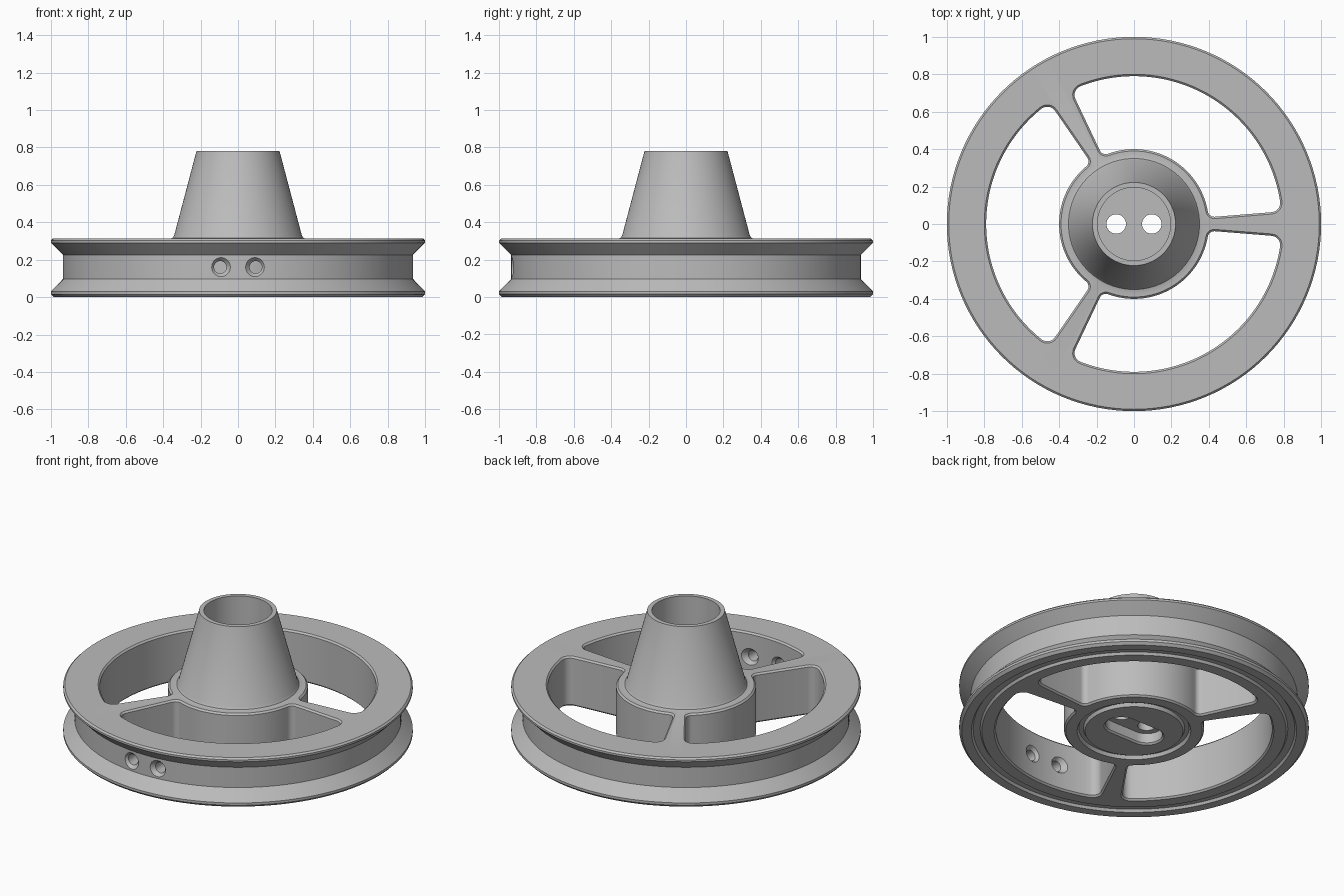
import bpy, bmesh
from math import cos, sin, pi, sqrt, atan2, radians
from mathutils import Vector, Matrix

if "Cube" in bpy.data.objects:
    bpy.data.objects.remove(bpy.data.objects["Cube"], do_unlink=True)

grey = bpy.data.materials.new("plain grey")
grey.use_nodes = True
GREY = (0.5, 0.5, 0.5, 1)
grey.diffuse_color = GREY
grey.node_tree.nodes["Principled BSDF"].inputs["Base Color"].default_value = GREY


def loft(name, layers, matrix=Matrix()):
    """Join stacked outlines, each (list of 2D points, z), into a capped solid."""
    bm = bmesh.new()
    rings = [[bm.verts.new((p[0], p[1], z)) for p in pts] for pts, z in layers]
    n = len(rings[0])
    for a, b in zip(rings, rings[1:]):
        for i in range(n):
            j = (i + 1) % n
            bm.faces.new((a[i], a[j], b[j], b[i]))
    bm.faces.new(rings[0][::-1])
    bm.faces.new(rings[-1])
    bm.transform(matrix)
    bmesh.ops.recalc_face_normals(bm, faces=bm.faces)
    mesh = bpy.data.meshes.new(name)
    bm.to_mesh(mesh)
    bm.free()
    mesh.materials.append(grey)
    ob = bpy.data.objects.new(name, mesh)
    bpy.context.collection.objects.link(ob)
    return ob


def circle(r, n):
    return [(r * cos(2 * pi * i / n), r * sin(2 * pi * i / n)) for i in range(n)]


def lathe(name, profile, n, matrix=Matrix()):
    return loft(name, [(circle(r, n), z) for r, z in profile], matrix)


def arc(centre, r, a, b, n):
    return [centre + r * Vector((cos(a + (b - a) * i / n), sin(a + (b - a) * i / n)))
            for i in range(n + 1)]


def window(grow):
    """Filleted opening between hub, rim and two spokes, widened by grow."""
    hub, rim, slope = 0.4 - grow, 0.79 + grow, 0.08
    d = Vector((cos(slope), sin(slope)))
    n = Vector((-d.y, d.x))
    start = Vector((0, 0.004 - grow))

    def fillet_centre(dist, f):
        p = start + n * f
        k = p.dot(d)
        return p + d * (sqrt(k * k - p.length_squared + dist * dist) - k)

    fi, fo = 0.035 + grow, 0.05 + grow
    ci, co = fillet_centre(hub + fi, fi), fillet_centre(rim - fo, fo)
    ai, ao = atan2(ci.y, ci.x), atan2(co.y, co.x)
    down = slope - pi / 2
    # Half outline from the hub middle to the rim middle, then its reflection
    half = arc(Vector((0, 0)), hub, pi / 3, ai, 16)[:-1]
    half += arc(ci, fi, ai - pi, down, 6)[:-1] if ai - pi > down else \
        arc(ci, fi, ai + pi, down + 2 * pi, 6)
    half += arc(co, fo, down, ao, 6)
    half += arc(Vector((0, 0)), rim, ao, pi / 3, 24)[1:]
    axis = Vector((cos(pi / 3), sin(pi / 3)))
    mirrored = [2 * axis * p.dot(axis) - p for p in half[1:-1]]
    return half + mirrored[::-1]


def capsule(r):
    return (arc(Vector((0.095, 0)), r, -pi / 2, pi / 2, 16)
            + arc(Vector((-0.095, 0)), r, pi / 2, 3 * pi / 2, 16))


# Grooved wheel with hub, hollow cone and shallow ring grooves underneath
body = lathe("pulley_wheel", [
    (0.28, 0), (0.29, 0.02), (0.315, 0.02), (0.325, 0),
    (0.87, 0), (0.88, 0.015), (0.92, 0.015), (0.93, 0),
    (0.985, 0), (1, 0.015), (1, 0.03), (0.935, 0.097),
    (0.935, 0.225), (1, 0.29), (1, 0.302), (0.99, 0.312),
    (0.365, 0.312), (0.35, 0.316), (0.341, 0.33),
    (0.222, 0.78), (0.195, 0.78), (0.195, 0.15)], 128)

cutters = []
# Three windows with chamfered edges leave the spokes
for k in range(3):
    layers = [(window(g), z) for g, z in
              [(0.02, -0.01), (0, 0.01), (0, 0.302), (0.02, 0.322)]]
    cutters.append(loft("window_cutter", layers, Matrix.Rotation(k * 2 * pi / 3, 4, "Z")))

# Slot under the hub
cutters.append(loft("slot_cutter", [(capsule(r), z) for r, z in
                                    [(0.11, -0.01), (0.09, 0.01), (0.09, 0.07)]]))

for side in (-1, 1):
    x = side * 0.095
    # Cord holes through the hub floor
    cutters.append(lathe("hub_hole_cutter", [(0.052, 0.03), (0.052, 0.2)], 32,
                         Matrix.Translation((x, 0, 0))))
    # Countersunk cord holes through the front of the rim
    place = Matrix.Translation((x, 0, 0.16)) @ Matrix.Rotation(radians(90), 4, "X")
    cutters.append(lathe("rim_hole_cutter", [
        (0.064, 0.77), (0.033, 0.805), (0.033, 0.91), (0.064, 0.945)], 32, place))

for c in cutters:
    mod = body.modifiers.new("cut", "BOOLEAN")
    mod.operation = "DIFFERENCE"
    mod.solver = "EXACT"
    mod.object = c
    c.hide_render = True

# Bake the cuts, drop the cutters and smooth the round surfaces
bpy.context.view_layer.update()
evaluated = body.evaluated_get(bpy.context.evaluated_depsgraph_get())
result = bpy.data.meshes.new_from_object(evaluated)
body.modifiers.clear()
body.data = result
for c in cutters:
    bpy.data.objects.remove(c, do_unlink=True)
bpy.ops.object.select_all(action="DESELECT")
body.select_set(True)
bpy.context.view_layer.objects.active = body
bpy.ops.object.shade_smooth_by_angle(angle=radians(25))
